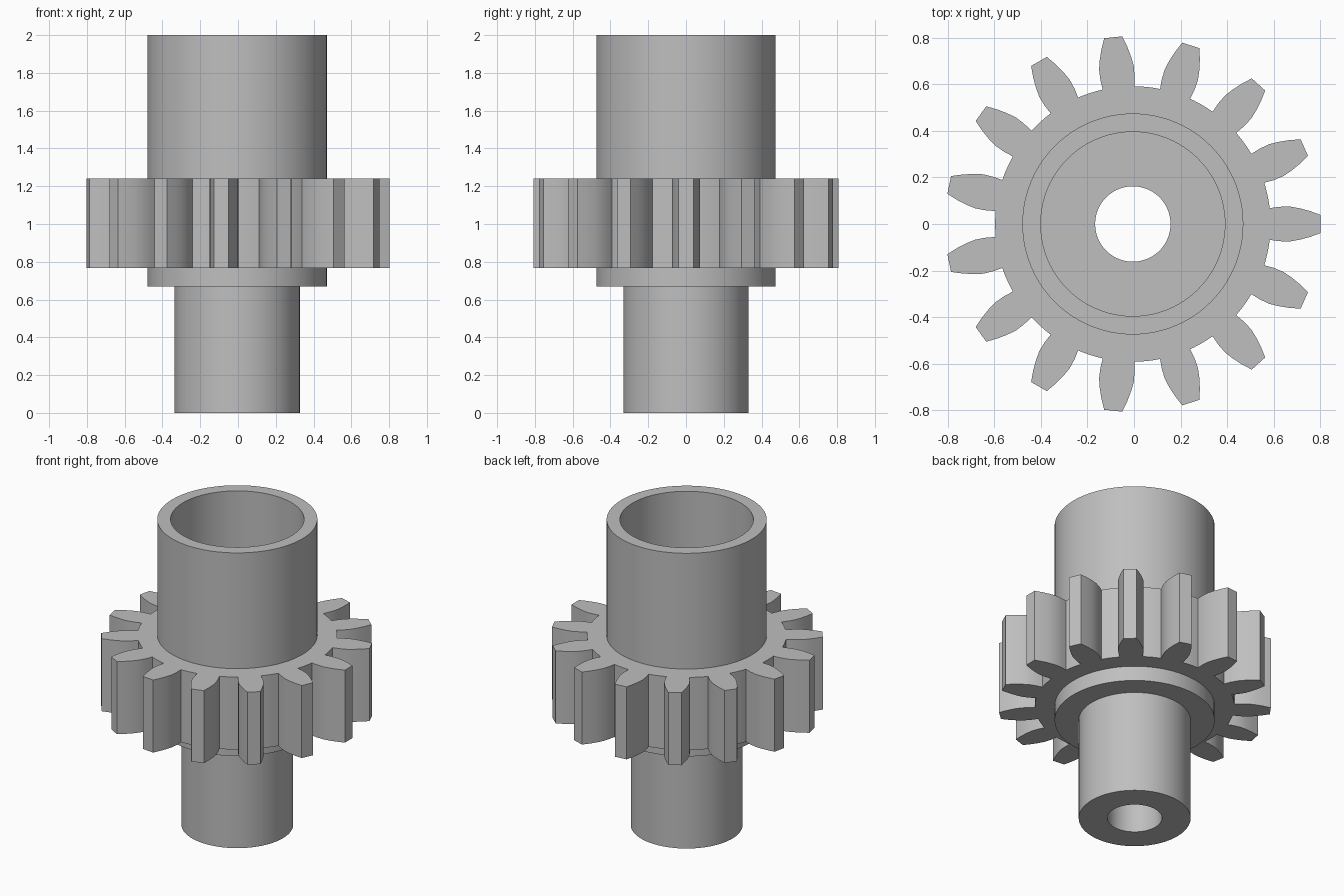
import bpy, bmesh, math

TEETH = 15
AXIS_X = -0.005          # axis offset that centres the uneven tooth ring
ROOT_R, RING_R = 0.592, 0.44
GEAR_Z, GEAR_H = 0.767, 0.475

old = bpy.data.objects.get("Cube")
if old:
    bpy.data.objects.remove(old, do_unlink=True)

steel = bpy.data.materials.new("grey metal")
steel.use_nodes = True
grey = (0.52, 0.52, 0.52, 1)
steel.diffuse_color = grey
steel.node_tree.nodes["Principled BSDF"].inputs["Base Color"].default_value = grey


def finish(bm, name):
    """Turn a bmesh into a shaded object on the gear axis."""
    bmesh.ops.recalc_face_normals(bm, faces=bm.faces)
    mesh = bpy.data.meshes.new(name)
    bm.to_mesh(mesh)
    bm.free()
    mesh.materials.append(steel)
    obj = bpy.data.objects.new(name, mesh)
    obj.location.x = AXIS_X
    bpy.context.collection.objects.link(obj)
    bpy.ops.object.select_all(action='DESELECT')
    obj.select_set(True)
    bpy.context.view_layer.objects.active = obj
    bpy.ops.object.shade_smooth_by_angle(angle=math.radians(30))


# Stepped hollow shaft: closed radius/height profile spun around z
profile = [(0.162, 0), (0.332, 0), (0.332, 0.67), (0.475, 0.67),
           (0.475, 2), (0.396, 2), (0.396, 0.767), (0.162, 0.767)]
bm = bmesh.new()
verts = [bm.verts.new((r, 0, z)) for r, z in profile]
edges = [bm.edges.new((v, verts[(i + 1) % len(verts)])) for i, v in enumerate(verts)]
bmesh.ops.spin(bm, geom=verts + edges, cent=(0, 0, 0), axis=(0, 0, 1),
               angle=math.tau, steps=96, use_duplicate=False)
bmesh.ops.remove_doubles(bm, verts=bm.verts, dist=0.0001)
finish(bm, "hollow_shaft")

# Gear ring: one tooth sector repeated around the axis, then extruded
flank = [(0.588, 0.068), (0.63, 0.074), (0.675, 0.075), (0.715, 0.068),
         (0.76, 0.056), (0.807, 0.039)]
tooth = [(x, -y) for x, y in flank] + flank[::-1]
half = math.pi / TEETH
base = math.atan2(flank[0][1], flank[0][0])


def arc(radius, a0, a1, steps):
    return [(radius * math.cos(a0 + (a1 - a0) * i / steps),
             radius * math.sin(a0 + (a1 - a0) * i / steps)) for i in range(steps + 1)]


sector = (arc(ROOT_R, -half, -base, 3)[:-1] + tooth + arc(ROOT_R, base, half, 3)[1:]
          + arc(RING_R, half, -half, 6))
bm = bmesh.new()
for k in range(TEETH):
    c, s = math.cos(2 * half * k), math.sin(2 * half * k)
    bm.faces.new([bm.verts.new((x * c - y * s, x * s + y * c, GEAR_Z)) for x, y in sector])
bmesh.ops.remove_doubles(bm, verts=bm.verts, dist=0.0001)
ext = bmesh.ops.extrude_face_region(bm, geom=bm.faces[:], use_keep_orig=True)
top = [g for g in ext["geom"] if isinstance(g, bmesh.types.BMVert)]
bmesh.ops.translate(bm, verts=top, vec=(0, 0, GEAR_H))
finish(bm, "gear_ring")
